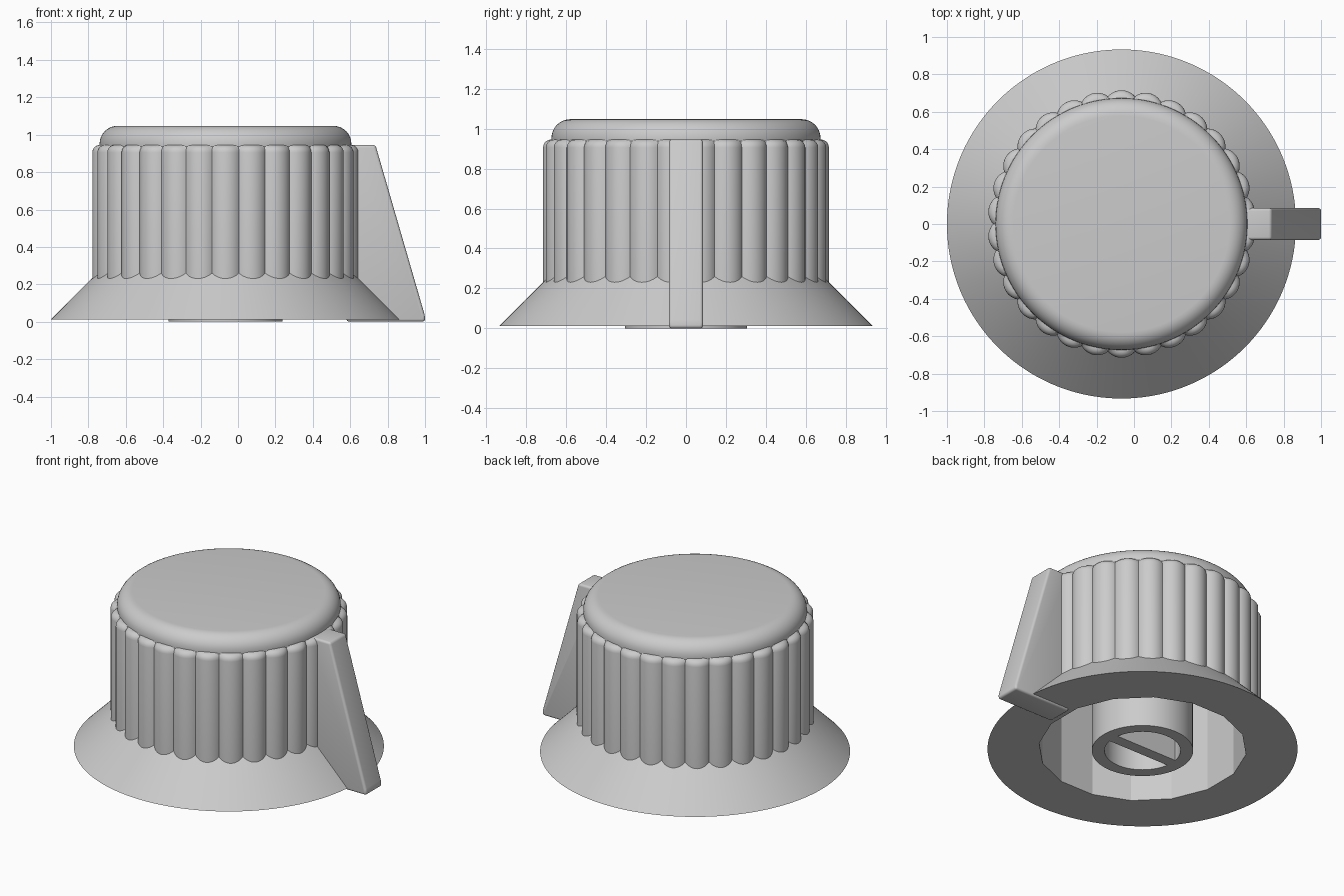
import bpy, bmesh
from math import sin, cos, pi, sqrt, tau

cube = bpy.data.objects.get("Cube")
if cube:
    bpy.data.objects.remove(cube)

AXIS_X = -0.067          # knob axis
FLUTES = 30
CORE = 0.673             # cap radius

grey = bpy.data.materials.new("knob grey")
grey.use_nodes = True
color = (0.6, 0.6, 0.6, 1)
grey.diffuse_color = color
grey.node_tree.nodes["Principled BSDF"].inputs["Base Color"].default_value = color


def finish(name, bm, x=0.0, bevel=0.0, angle=20):
    bmesh.ops.remove_doubles(bm, verts=bm.verts[:], dist=1e-5)
    bmesh.ops.recalc_face_normals(bm, faces=bm.faces[:])
    mesh = bpy.data.meshes.new(name)
    bm.to_mesh(mesh)
    bm.free()
    mesh.materials.append(grey)
    obj = bpy.data.objects.new(name, mesh)
    bpy.context.collection.objects.link(obj)
    obj.location.x = x
    bpy.ops.object.select_all(action='DESELECT')
    obj.select_set(True)
    bpy.context.view_layer.objects.active = obj
    if bevel:
        mod = obj.modifiers.new("rounded edges", 'BEVEL')
        mod.width, mod.segments = bevel, 4
        mod.limit_method = 'ANGLE'
        mod.angle_limit = 0.2
        bpy.ops.object.modifier_apply(modifier=mod.name)
    bpy.ops.object.shade_smooth_by_angle(angle=angle * pi / 180)
    return obj


def lathe(name, rows, steps, closed=False):
    """Each row maps an angle to (radius, height)."""
    bm = bmesh.new()
    rings = []
    for row in rows:
        ring = []
        for i in range(steps):
            a = tau * i / steps
            r, z = row(a)
            ring.append(bm.verts.new((r * cos(a), r * sin(a), z)))
        rings.append(ring)
    pairs = list(zip(rings, rings[1:]))
    if closed:
        pairs.append((rings[-1], rings[0]))
    for low, high in pairs:
        for i in range(steps):
            j = (i + 1) % steps
            bm.faces.new((low[i], low[j], high[j], high[i]))
    return finish(name, bm, AXIS_X)


def circle(r, z):
    return lambda a: (r, z)


def polygon(r, z, sides=16):
    # vertices sit half a step away from the axes
    def row(a):
        phi = (a + pi / sides) % (tau / sides) - pi / sides
        return r * cos(pi / sides) / cos(phi), z
    return row


def scallop(a, inset=0.0):
    # union of round ribs around the core
    phi = a % (tau / FLUTES) - pi / FLUTES
    centre, rib = 0.62, 0.095 - inset
    disc = rib ** 2 - (centre * sin(phi)) ** 2
    return max(CORE, centre * cos(phi) + sqrt(disc)) if disc > 0 else CORE


def fluted(inset, z):
    return lambda a: (scallop(a, inset), z)


def skirt_top(a):
    r = scallop(a)
    return r, 0.946 - r


# Hollow body: cavity, flared skirt, fluted grip and rounded cap in one skin
rows = [circle(0, 0.85), polygon(0.626, 0.85), polygon(0.626, 0.013),
        circle(0.933, 0.013), skirt_top]
FILLET = 0.04
for k in range(6):
    t = k / 5 * pi / 2
    rows.append(fluted(FILLET * (1 - cos(t)), 0.945 - FILLET * (1 - sin(t))))
rows.append(circle(CORE, 0.945))
ROUND = 0.095
for k in range(9):
    t = k / 8 * pi / 2
    rows.append(circle(CORE - ROUND * (1 - cos(t)), 1.047 - ROUND * (1 - sin(t))))
rows.append(circle(0, 1.047))
lathe("knob_body", rows, 480)

# Shaft socket under the knob
lathe("shaft_socket", [circle(0.305, 0), circle(0.305, 0.86),
                       circle(0.229, 0.86), circle(0.229, 0)], 64, closed=True)

# Bar dividing the socket
bm = bmesh.new()
bmesh.ops.create_cube(bm, size=1)
for v in bm.verts:
    v.co.x *= 0.47
    v.co.y *= 0.075
    v.co.z = (v.co.z + 0.5) * 0.86
finish("socket_bar", bm, AXIS_X)

# Pointer fin
bm = bmesh.new()
outline = [(0.58, 0), (1.0, 0), (1.0, 0.03), (0.735, 0.945), (0.58, 0.945)]
face = bm.faces.new([bm.verts.new((x, -0.085, z)) for x, z in outline])
ext = bmesh.ops.extrude_face_region(bm, geom=[face])
for g in ext["geom"]:
    if isinstance(g, bmesh.types.BMVert):
        g.co.y = 0.085
finish("pointer_fin", bm, bevel=0.028, angle=35)
